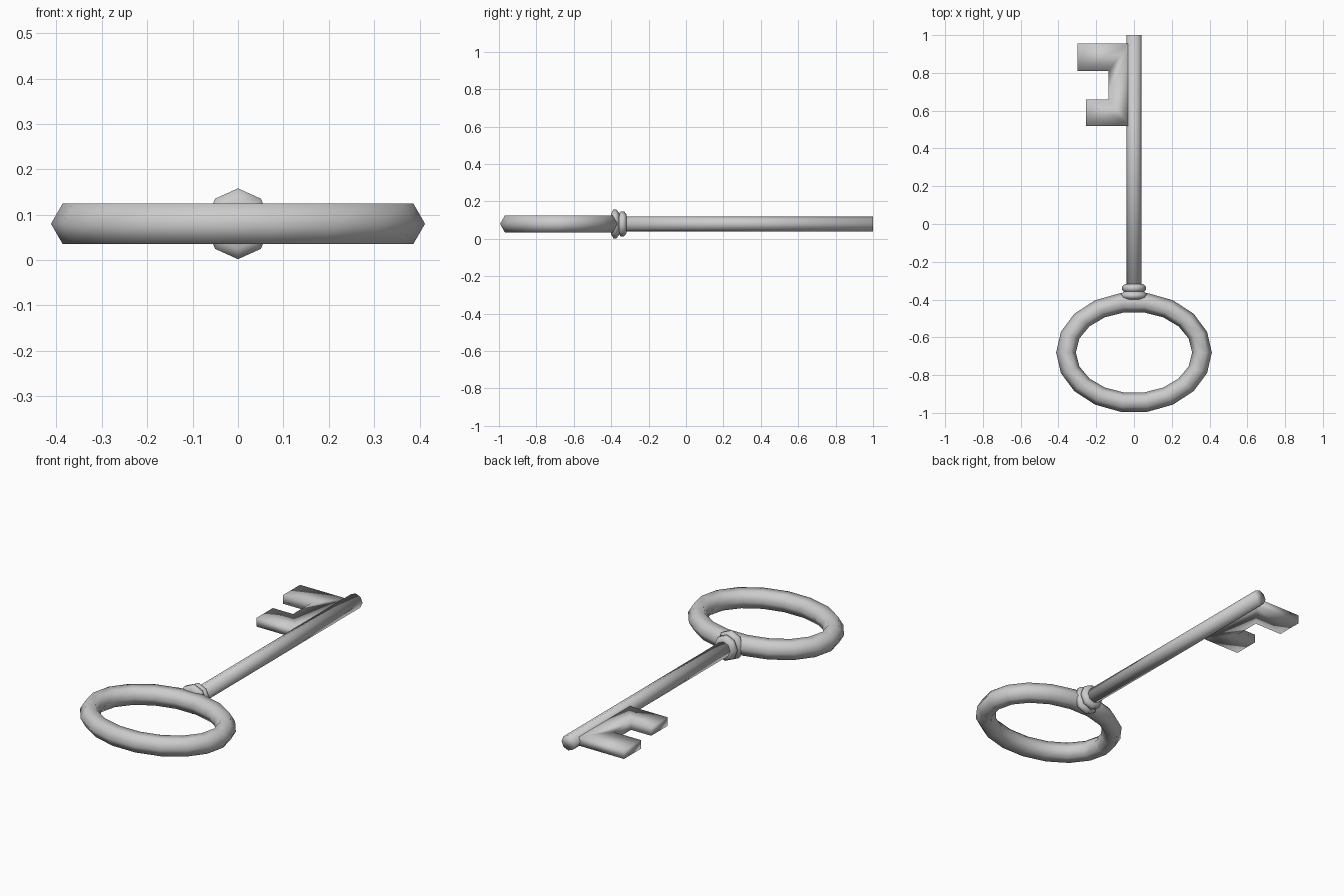
import bpy, bmesh
from math import cos, sin, pi

cube = bpy.data.objects.get("Cube")
if cube:
    bpy.data.objects.remove(cube)

MID = 0.08  # height of the key's centre plane

metal = bpy.data.materials.new("grey metal")
metal.use_nodes = True
grey = (0.6, 0.6, 0.6, 1)
metal.diffuse_color = grey
metal.node_tree.nodes["Principled BSDF"].inputs["Base Color"].default_value = grey


def finish(name, bm):
    bmesh.ops.recalc_face_normals(bm, faces=bm.faces)
    for face in bm.faces:
        face.smooth = True
    mesh = bpy.data.meshes.new(name)
    bm.to_mesh(mesh)
    bm.free()
    mesh.materials.append(metal)
    obj = bpy.data.objects.new(name, mesh)
    bpy.context.collection.objects.link(obj)
    return obj


def bridge(bm, loops, closed):
    """Join equal loops of vertices with quads, in a ring or with end caps."""
    pairs = list(zip(loops, loops[1:]))
    if closed:
        pairs.append((loops[-1], loops[0]))
    else:
        bm.faces.new(loops[0])
        bm.faces.new(loops[-1])
    for a, b in pairs:
        n = len(a)
        for i in range(n):
            j = (i + 1) % n
            bm.faces.new((a[i], a[j], b[j], b[i]))


def lathe(name, profile, sides=8, squash=1.0):
    """Turn (y, radius) points around the long axis of the key."""
    bm = bmesh.new()
    loops = []
    for y, r in profile:
        angles = [2 * pi * i / sides for i in range(sides)]
        loops.append([bm.verts.new((r * squash * sin(a), y, MID + r * cos(a)))
                      for a in angles])
    bridge(bm, loops, closed=False)
    return finish(name, bm)


# Oval handle ring with a six-sided section
bm = bmesh.new()
loops = []
segments = 18
for i in range(segments):
    a = 2 * pi * i / segments
    loop = []
    for k in range(6):
        t = k * pi / 3
        out = 0.052 * cos(t)
        loop.append(bm.verts.new(((0.36 + out) * cos(a),
                                  -0.68 + (0.267 + out) * sin(a),
                                  MID + 0.052 * sin(t))))
    loops.append(loop)
bridge(bm, loops, closed=True)
finish("handle_ring", bm)

# Shaft and the two collars where it meets the ring
lathe("shaft", [(-0.4, 0.04), (1.0, 0.04)])
lathe("large_collar", [(-0.4, 0.055), (-0.388, 0.078), (-0.372, 0.078), (-0.355, 0.055)], squash=0.92)
lathe("small_collar", [(-0.362, 0.05), (-0.349, 0.067), (-0.331, 0.067), (-0.318, 0.05)], squash=0.95)

# Notched bit, a flat plate on the right side of the shaft
outline = [(-0.02, 0.955), (-0.3, 0.955), (-0.3, 0.81), (-0.135, 0.81),
           (-0.135, 0.66), (-0.255, 0.66), (-0.255, 0.52), (-0.02, 0.52)]
bm = bmesh.new()
loops = [[bm.verts.new((x, y, MID + dz)) for x, y in outline]
         for dz in (-0.023, 0.023)]
bridge(bm, loops, closed=False)
finish("key_bit", bm)
